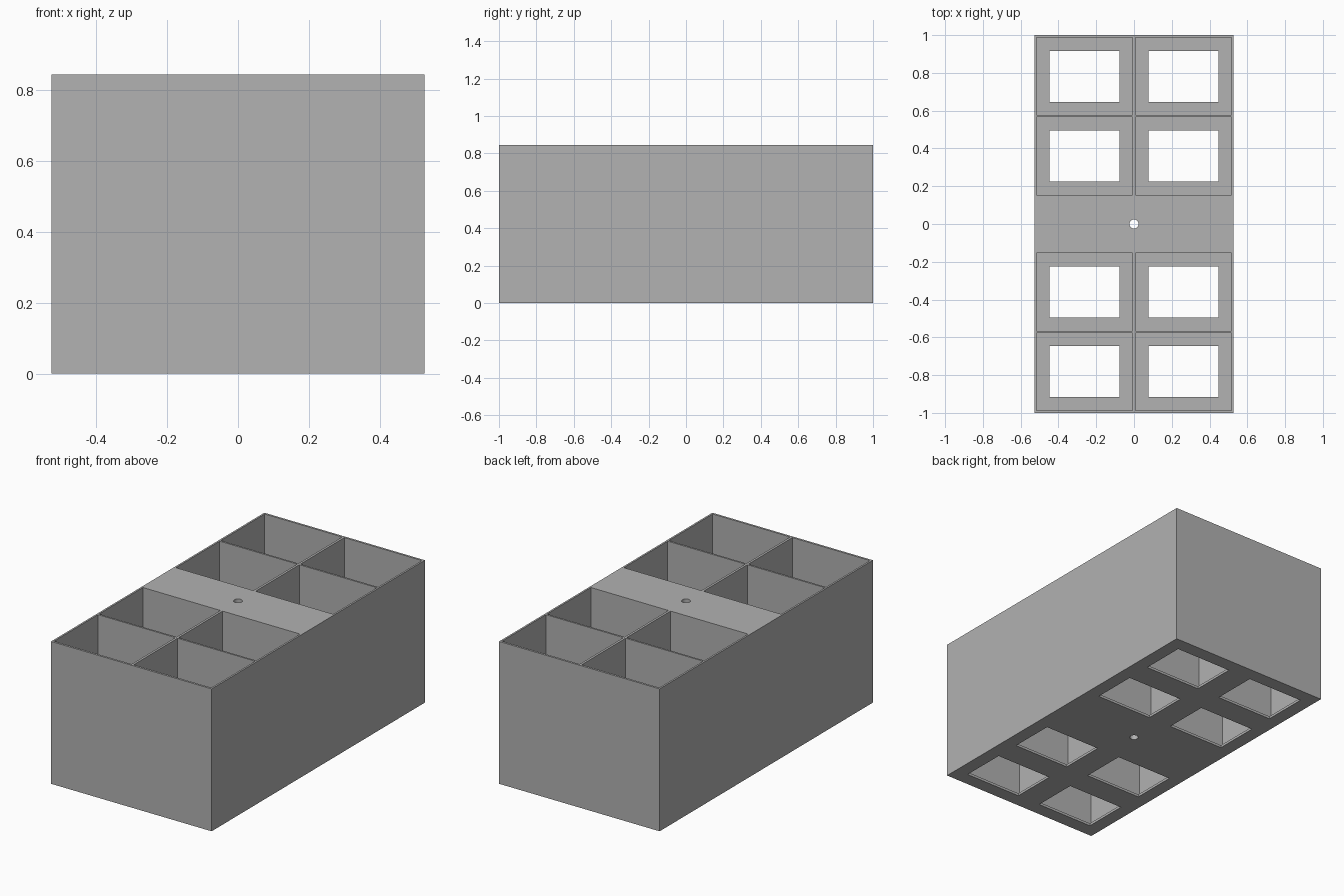
import bpy
import bmesh
from mathutils import Matrix, Vector

if "Cube" in bpy.data.objects:
    bpy.data.objects.remove(bpy.data.objects["Cube"], do_unlink=True)

WIDTH, LENGTH, HEIGHT = 1.054, 2.0, 0.845
FLOOR = 0.015
POCKET = (0.509, 0.411)      # wide compartment, x and y
WINDOW = (0.37, 0.27)        # opening through the floor
CENTRES = [(sx * 0.2615, sy * y) for sx in (-1, 1) for sy in (-1, 1) for y in (0.36, 0.782)]

grey = bpy.data.materials.new("plain grey")
grey.use_nodes = True
colour = (0.445, 0.445, 0.445, 1)
grey.diffuse_color = colour
grey.node_tree.nodes["Principled BSDF"].inputs["Base Color"].default_value = colour


def add_box(bm, centre, size, z0, z1):
    place = Matrix.Translation(Vector((*centre, (z0 + z1) / 2)))
    scale = Matrix.Diagonal(Vector((*size, z1 - z0, 1)))
    bmesh.ops.create_cube(bm, size=1, matrix=place @ scale)


def make_object(name, bm):
    mesh = bpy.data.meshes.new(name)
    bm.to_mesh(mesh)
    bm.free()
    mesh.materials.append(grey)
    obj = bpy.data.objects.new(name, mesh)
    bpy.context.collection.objects.link(obj)
    return obj


def carve(target, cutter):
    cutter.hide_render = True
    mod = target.modifiers.new(cutter.name, 'BOOLEAN')
    mod.operation = 'DIFFERENCE'
    mod.solver = 'EXACT'
    mod.object = cutter
    bpy.context.view_layer.objects.active = target
    bpy.ops.object.modifier_apply(modifier=mod.name)
    bpy.data.objects.remove(cutter, do_unlink=True)


# Solid block
bm = bmesh.new()
add_box(bm, (0, 0), (WIDTH, LENGTH), 0, HEIGHT)
tray = make_object("compartment_tray", bm)

# Eight deep compartments, open at the top
bm = bmesh.new()
for c in CENTRES:
    add_box(bm, c, POCKET, FLOOR, HEIGHT + 0.1)
carve(tray, make_object("compartment_cutter", bm))

# Floor windows and the round hole through the central bar
bm = bmesh.new()
for c in CENTRES:
    add_box(bm, c, WINDOW, -0.1, 0.1)
bmesh.ops.create_cone(bm, cap_ends=True, segments=32, radius1=0.024, radius2=0.024,
                      depth=HEIGHT + 0.2, matrix=Matrix.Translation((0, 0, HEIGHT / 2)))
carve(tray, make_object("opening_cutter", bm))

# Smooth the round hole, keep the edges crisp
bpy.ops.object.select_all(action='DESELECT')
tray.select_set(True)
bpy.context.view_layer.objects.active = tray
bpy.ops.object.shade_smooth_by_angle()
